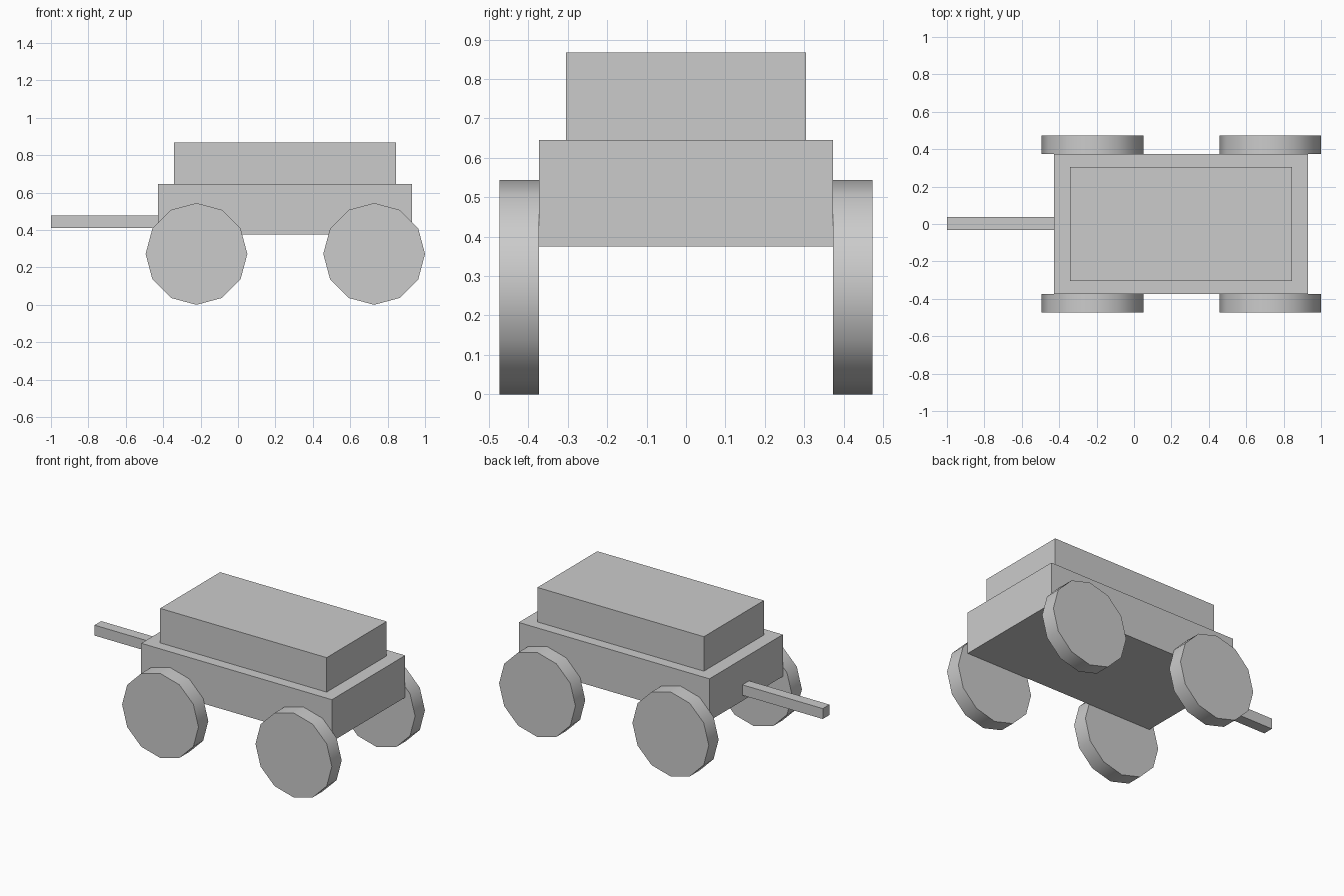
import bpy
from math import radians

if "Cube" in bpy.data.objects:
    bpy.data.objects.remove(bpy.data.objects["Cube"])


def box(name, x, y, z):
    """Box from (min, max) ranges on each axis."""
    centre = [(a + b) / 2 for a, b in (x, y, z)]
    bpy.ops.mesh.primitive_cube_add(size=1, location=centre)
    ob = bpy.context.object
    ob.name = name
    ob.scale = [b - a for a, b in (x, y, z)]
    bpy.ops.object.transform_apply(location=False, rotation=False, scale=True)
    return ob


def wheel(name, x, y):
    """Twelve-sided wheel with a smooth rim, axle along y."""
    bpy.ops.mesh.primitive_cylinder_add(vertices=12, radius=0.272, depth=0.1,
                                        location=(x, y, 0.272),
                                        rotation=(radians(90), 0, 0))
    ob = bpy.context.object
    ob.name = name
    bpy.ops.object.transform_apply(location=False, rotation=True, scale=False)
    bpy.ops.object.shade_smooth_by_angle(angle=radians(40))
    return ob


# Wagon bed and the load block on top
box("wagon_bed", (-0.428, 0.93), (-0.373, 0.373), (0.375, 0.645))
box("load", (-0.341, 0.845), (-0.305, 0.305), (0.645, 0.867))

# Pull bar at the -x end
box("pull_bar", (-1.0, -0.428), (-0.031, 0.037), (0.411, 0.478))

# Four wheels
for end, x in (("front", -0.222), ("rear", 0.728)):
    for side, s in (("right", -1), ("left", 1)):
        wheel(f"{end}_{side}_wheel", x, s * 0.4235)
